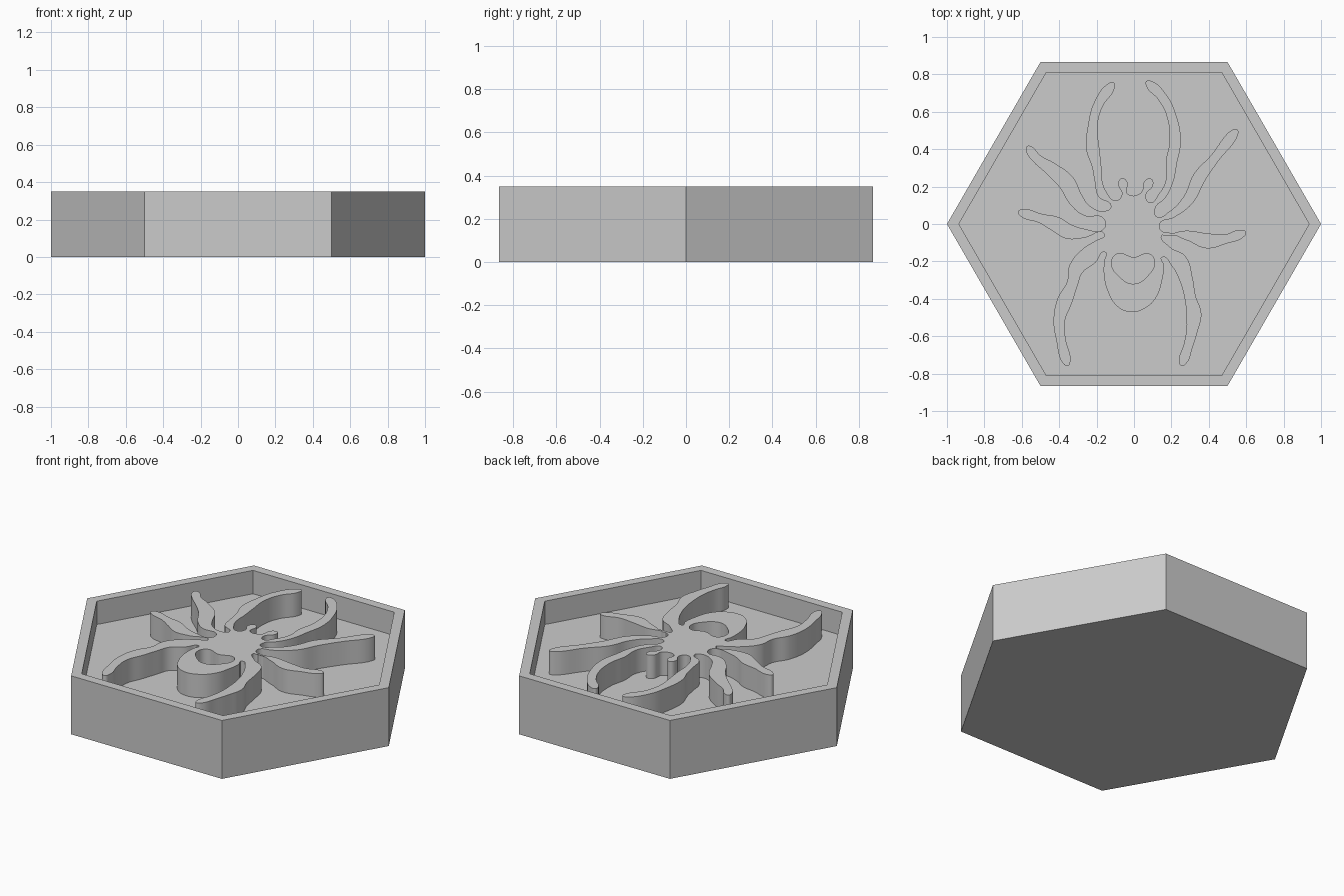
import bpy
import bmesh
from math import radians
from mathutils import Matrix, Vector

HEIGHT = 0.35
FLOOR = 0.21

cube = bpy.data.objects.get("Cube")
if cube:
    bpy.data.objects.remove(cube, do_unlink=True)

# Single plain grey material
grey = bpy.data.materials.new("plain_grey")
grey.use_nodes = True
grey.diffuse_color = (0.6, 0.6, 0.6, 1)
grey.node_tree.nodes["Principled BSDF"].inputs["Base Color"].default_value = grey.diffuse_color


def make_tray():
    """Hexagonal block with a pocket sunk into its top face."""
    bm = bmesh.new()
    placement = Matrix.Translation((0, 0, HEIGHT / 2)) @ Matrix.Rotation(radians(90), 4, "Z")
    bmesh.ops.create_cone(bm, cap_ends=True, segments=6, radius1=1, radius2=1,
                          depth=HEIGHT, matrix=placement)
    bm.normal_update()
    top = max(bm.faces, key=lambda face: face.calc_center_median().z)
    bmesh.ops.inset_region(bm, faces=[top], thickness=0.055, use_even_offset=True)
    pocket = bmesh.ops.extrude_discrete_faces(bm, faces=[top])["faces"][0]
    bmesh.ops.translate(bm, verts=pocket.verts, vec=(0, 0, FLOOR - HEIGHT))
    bmesh.ops.recalc_face_normals(bm, faces=bm.faces)
    mesh = bpy.data.meshes.new("hexagonal_tray")
    bm.to_mesh(mesh)
    bm.free()
    mesh.materials.append(grey)
    tray = bpy.data.objects.new("hexagonal_tray", mesh)
    bpy.context.collection.objects.link(tray)


def limb_outline(path):
    """Outline of a limb from (x, y, width) points, root to tip and back."""
    centres = [Vector(point[:2]) for point in path]
    right_side, left_side = [], []
    for i, centre in enumerate(centres):
        before = centres[max(i - 1, 0)]
        after = centres[min(i + 1, len(centres) - 1)]
        along = (after - before).normalized()
        offset = Vector((along.y, -along.x)) * path[i][2] / 2
        right_side.append(centre + offset)
        left_side.append(centre - offset)
    tip = centres[-1] + along * path[-1][2] / 2
    return right_side + [tip] + left_side[::-1]


def add_smooth_loop(curve, points):
    """Closed curve running smoothly through the points."""
    spline = curve.splines.new("BEZIER")
    spline.bezier_points.add(len(points) - 1)
    for knot, point in zip(spline.bezier_points, points):
        knot.co = (point[0], point[1], 0)
        knot.handle_left_type = knot.handle_right_type = "AUTO"
    spline.use_cyclic_u = True
    spline.resolution_u = 6


# Limb centre lines with widths, from root to tip
right_middle_leg = [(.15, -.05, .02), (.28, -.06, .05), (.39, -.09, .08), (.49, -.08, .05),
                    (.58, -.05, .04)]
right_upper_leg = [(.13, .02, .04), (.2, .05, .04), (.29, .13, .06), (.35, .25, .07),
                   (.43, .35, .05), (.54, .49, .04)]
right_front_leg = [(.1, .1, .04), (.15, .15, .04), (.19, .23, .04), (.2, .33, .06),
                   (.22, .44, .06), (.2, .58, .05), (.15, .68, .05), (.08, .75, .04)]
right_feeler = [(.05, .16, .03), (.08, .22, .05)]
left_feeler = [(-.05, .16, .03), (-.06, .22, .05)]
left_front_leg = [(-.11, .11, .04), (-.17, .16, .05), (-.19, .23, .04), (-.2, .31, .05),
                  (-.22, .4, .07), (-.22, .53, .05), (-.19, .64, .05), (-.12, .74, .04)]
left_upper_leg = [(-.16, .05, .04), (-.25, .07, .06), (-.31, .13, .08), (-.36, .22, .09),
                  (-.45, .3, .07), (-.52, .35, .05), (-.56, .4, .04)]
left_middle_leg = [(-.16, -.04, .03), (-.27, -.05, .05), (-.35, -.04, .08), (-.42, 0, .08),
                   (-.5, .03, .05), (-.6, .06, .04)]
left_back_leg = [(-.18, -.12, .08), (-.24, -.17, .1), (-.31, -.24, .08), (-.33, -.32, .06),
                 (-.37, -.41, .08), (-.4, -.52, .06), (-.39, -.62, .05), (-.36, -.74, .04)]
right_back_leg = [(.17, -.15, .07), (.24, -.2, .09), (.28, -.3, .07), (.3, -.39, .06),
                  (.32, -.48, .08), (.31, -.57, .06), (.29, -.65, .05), (.26, -.74, .04)]
# Rounded abdomen edge and the opening cut through it
abdomen = [(-.16, -.2), (-.16, -.28), (-.14, -.36), (-.09, -.44), (-.02, -.47),
           (.06, -.45), (.12, -.39), (.15, -.3), (.16, -.22)]
opening = [(-.09, -.16), (0, -.18), (.08, -.16), (.11, -.2), (.08, -.27), (0, -.32),
           (-.08, -.28), (-.12, -.21)]

# One continuous silhouette, taken anticlockwise around the body
outline = []
for limb in (right_middle_leg, right_upper_leg, right_front_leg, right_feeler, left_feeler,
             left_front_leg, left_upper_leg, left_middle_leg, left_back_leg):
    outline += limb_outline(limb)
outline += abdomen + limb_outline(right_back_leg)

# Raised spider relief, level with the tray rim
make_tray()
silhouette = bpy.data.curves.new("spider_relief", "CURVE")
silhouette.dimensions = "2D"
silhouette.fill_mode = "BOTH"
silhouette.extrude = (HEIGHT - FLOOR) / 2
add_smooth_loop(silhouette, outline)
add_smooth_loop(silhouette, opening)
relief = bpy.data.objects.new("spider_relief", silhouette)
bpy.context.collection.objects.link(relief)
relief.location.z = (HEIGHT + FLOOR) / 2

# Turn the relief into a clean mesh with crisp top edges
bpy.ops.object.select_all(action="DESELECT")
relief.select_set(True)
bpy.context.view_layer.objects.active = relief
bpy.ops.object.convert(target="MESH")
relief = bpy.context.view_layer.objects.active
bm = bmesh.new()
bm.from_mesh(relief.data)
bmesh.ops.remove_doubles(bm, verts=bm.verts, dist=0.0001)
bmesh.ops.recalc_face_normals(bm, faces=bm.faces)
bm.to_mesh(relief.data)
bm.free()
relief.data.materials.clear()
relief.data.materials.append(grey)
bpy.ops.object.shade_smooth_by_angle(angle=radians(40))
